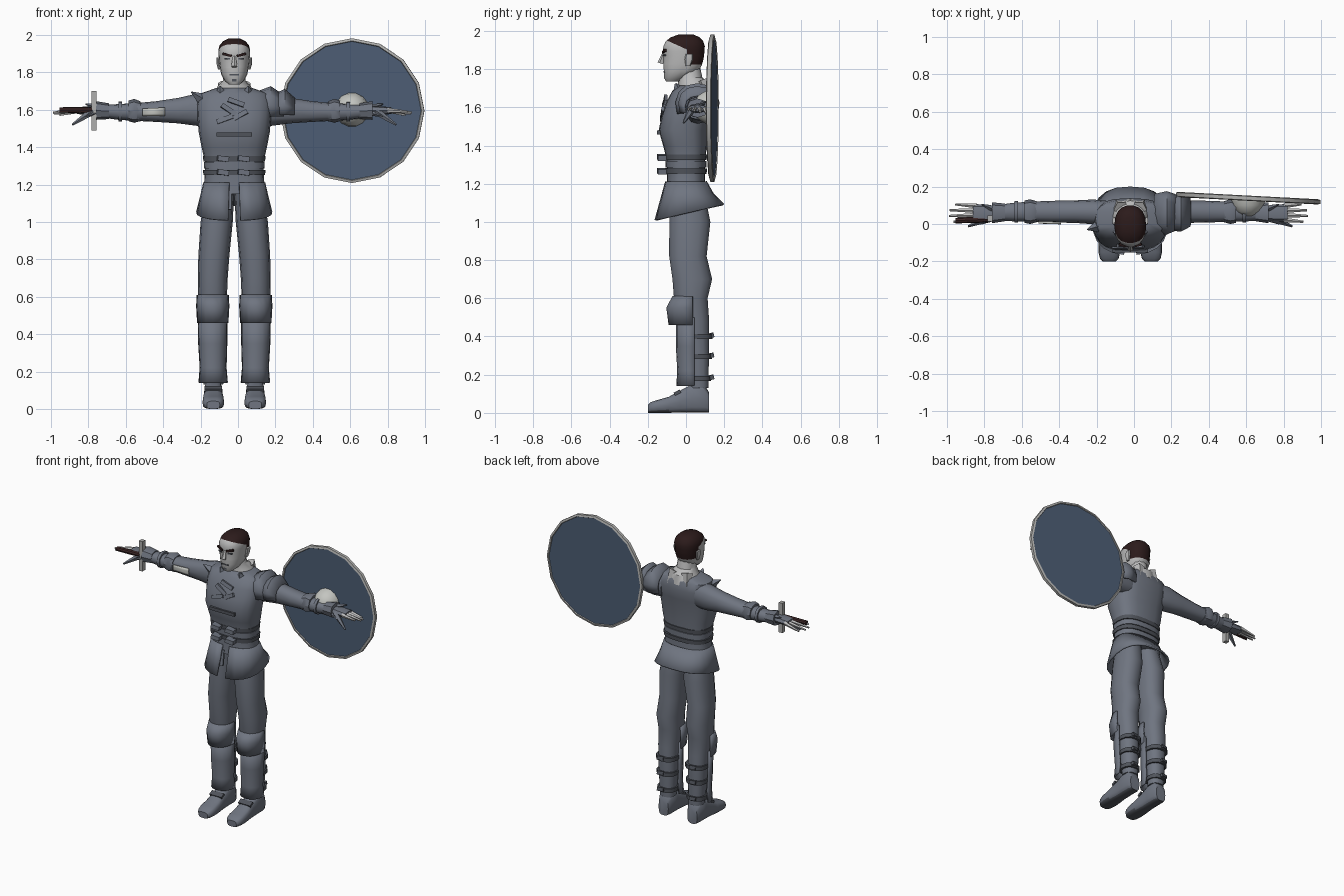
import bpy, bmesh, math
from mathutils import Vector, Matrix

cube = bpy.data.objects.get("Cube")
if cube:
    bpy.data.objects.remove(cube, do_unlink=True)

MX = -0.02  # centre line of the body


def material(name, *rgb):
    m = bpy.data.materials.new(name)
    m.use_nodes = True
    col = (*rgb, 1)
    m.diffuse_color = col
    m.node_tree.nodes["Principled BSDF"].inputs["Base Color"].default_value = col
    return m


CLOTH = material("slate_cloth", .16, .178, .218)
DARK = material("dark_leather", .08, .088, .105)
SKIN = material("pale_skin", .5, .5, .5)
HAIR = material("dark_brown_hair", .025, .011, .011)
BLUE = material("shield_blue", .073, .11, .175)
STEEL = material("light_steel", .43, .43, .42)
PALE = material("pale_boss", .55, .56, .53)
BROWN = material("grip_brown", .045, .02, .02)


def finish(name, bm, mats, rule=None, cuts=()):
    for co, no in cuts:
        bmesh.ops.bisect_plane(bm, geom=bm.verts[:] + bm.edges[:] + bm.faces[:], plane_co=co, plane_no=no)
    bmesh.ops.recalc_face_normals(bm, faces=bm.faces)
    me = bpy.data.meshes.new(name)
    if rule:
        for f in bm.faces:
            f.material_index = rule(f.calc_center_median())
    bm.to_mesh(me)
    bm.free()
    ob = bpy.data.objects.new(name, me)
    bpy.context.collection.objects.link(ob)
    for m in mats if isinstance(mats, list) else [mats]:
        me.materials.append(m)
    bpy.ops.object.select_all(action="DESELECT")
    ob.select_set(True)
    bpy.context.view_layer.objects.active = ob
    bpy.ops.object.shade_smooth_by_angle(angle=math.radians(40))
    return ob


def loft(name, axis, rings, mats, n=12, e=2.3, arc=None, rule=None, warp=None, cuts=()):
    """Skin rings of (position, centre u, centre v, radius u, radius v) along an axis."""
    bm = bmesh.new()
    a0, a1 = arc or (0, 360)
    count = n + 1 if arc else n
    loops = []
    for p, cu, cv, ru, rv in rings:
        loop = []
        for i in range(count):
            t = math.radians(a0 + (a1 - a0) * i / n)
            c, s = math.cos(t), math.sin(t)
            u = cu + ru * math.copysign(abs(c) ** (2 / e), c)
            v = cv + rv * math.copysign(abs(s) ** (2 / e), s)
            co = {"x": (p, u, v), "y": (u, p, v), "z": (u, v, p)}[axis]
            loop.append(bm.verts.new(warp(*co) if warp else co))
        loops.append(loop)
    for a, b in zip(loops, loops[1:]):
        for i in range(n):
            j = (i + 1) % count
            bm.faces.new((a[i], a[j], b[j], b[i]))
    if not arc:
        bm.faces.new(loops[0])
        bm.faces.new(loops[-1])
    ob = finish(name, bm, mats, rule, cuts)
    if arc:
        mod = ob.modifiers.new("thickness", "SOLIDIFY")
        mod.thickness = .012
        mod.offset = 0
    return ob


def box(name, loc, size, mat, rot=(0, 0, 0)):
    bm = bmesh.new()
    bmesh.ops.create_cube(bm, size=1)
    bmesh.ops.scale(bm, vec=size, verts=bm.verts)
    ob = finish(name, bm, mat)
    ob.location = loc
    ob.rotation_euler = [math.radians(a) for a in rot]


def spike(name, p0, p1, r0, r1, mat, n=6):
    p0, p1 = Vector(p0), Vector(p1)
    d = p1 - p0
    bm = bmesh.new()
    bmesh.ops.create_cone(bm, cap_ends=True, segments=n, radius1=r0, radius2=r1, depth=d.length)
    bm.transform(Matrix.Translation((p0 + p1) / 2) @ d.to_track_quat("Z", "Y").to_matrix().to_4x4())
    finish(name, bm, mat)


# Head with a clean hairline, neck and face
def hair_rule(c):
    return int(c.z + .45 * c.y > 1.905 or (c.y > .005 and c.z > 1.825))


loft("head", "z", [(z, MX, cy, rx, ry) for z, cy, rx, ry in (
    (1.735, -.07, .03, .035), (1.755, -.055, .052, .06), (1.79, -.025, .07, .092),
    (1.82, -.018, .076, .102), (1.845, -.014, .08, .105), (1.87, -.012, .082, .108),
    (1.895, -.012, .084, .11), (1.92, -.01, .085, .11), (1.945, -.008, .078, .1),
    (1.966, -.004, .06, .078), (1.98, 0, .032, .042))], [SKIN, HAIR], n=18, rule=hair_rule,
    cuts=[((0, 0, 1.905), (0, .45, 1)), ((0, .005, 0), (0, 1, 0)), ((0, 0, 1.825), (0, 0, 1))])
loft("neck", "z", [(1.66, MX, .045, .11, .09), (1.725, MX, .042, .09, .083),
                   (1.755, MX, .022, .06, .064), (1.81, MX, .01, .056, .064)], SKIN)
spike("nose", (MX, -.115, 1.885), (MX, -.133, 1.83), .008, .017, SKIN, 5)
box("mouth", (MX, -.112, 1.786), (.05, .012, .008), DARK)
box("chin_beard", (MX, -.109, 1.757), (.022, .012, .012), DARK)
for s, side in ((1, "left"), (-1, "right")):
    box(side + "_brow", (MX + s * .037, -.114, 1.893), (.05, .014, .013), HAIR, (0, -s * 14, s * 14))
    box(side + "_eye", (MX + s * .036, -.113, 1.872), (.03, .012, .009), DARK, (0, 0, s * 14))
    loft(side + "_ear", "z", [(1.815, MX + s * .08, .01, .007, .012), (1.85, MX + s * .086, .015, .01, .022),
                              (1.88, MX + s * .088, .018, .007, .02)], SKIN, n=8)
    box(side + "_hair_parting", (MX + s * .042, -.045, 1.958), (.022, .025, .014), SKIN, (20, s * 30, s * 30))
    spike(side + "_nape_point", (MX + s * .05, .085, 1.735), (MX + s * .075, .128, 1.645), .04, .004, SKIN, 5)

# Tunic body and skirt
loft("tunic", "z", [(z, MX, cy, rx, ry) for z, cy, rx, ry in (
    (1.15, 0, .168, .105), (1.22, 0, .16, .1), (1.32, 0, .156, .1), (1.4, -.005, .175, .115),
    (1.48, -.015, .19, .128), (1.56, .002, .197, .128), (1.63, .018, .2, .12),
    (1.685, .028, .185, .1), (1.715, .035, .1, .078))], CLOTH, n=20, e=2.7)
loft("skirt", "z", [(1.21, MX, 0, .16, .104), (1.13, MX, .005, .178, .135), (1.045, MX, .018, .198, .178)],
     CLOTH, n=20, e=2.5, arc=(-84, 264),
     warp=lambda x, y, z: (x, y, z + max(0, 1.21 - z) * y * 1.4))
box("skirt_inner_tab", (MX - .04, -.108, 1.12), (.05, .012, .11), CLOTH, (-8, 0, 0))

# Waist belts, buckles and chest clasps
for z in (1.265, 1.338):
    loft("waist_strap", "z", [(z - .014, MX, 0, .165, .108), (z + .014, MX, 0, .167, .11)], DARK, n=20, e=2.7)
    for dx in (-.06, .05):
        box("waist_buckle", (MX + dx, -.124, z), (.06, .05, .028), CLOTH, (0, 8, 6))
loft("waist_plate", "z", [(1.285, MX, 0, .162, .106), (1.32, MX, 0, .163, .107)], CLOTH, n=20, e=2.7)
box("chest_strap", (MX, -.143, 1.468), (.19, .02, .022), DARK)
for dx, z, a in ((-.03, 1.6, 35), (.03, 1.57, -30), (.01, 1.64, 20), (-.05, 1.55, -20)):
    box("chest_clasp", (MX + dx, -.125 + (z - 1.55) * .2, z), (.09, .016, .025), CLOTH, (-14, a, 0))

for s, side in ((1, "left"), (-1, "right")):
    def X(d, s=s):
        return MX + s * d

    # Arms with elbow and wrist guards
    loft(side + "_arm", "x", [(X(d), cy, 1.6 - dz, ry, rz) for d, cy, dz, ry, rz in (
        (.13, .055, 0, .07, .085), (.2, .065, 0, .066, .086), (.3, .066, .005, .06, .068),
        (.42, .066, .01, .058, .055), (.52, .066, .012, .054, .048), (.62, .064, .012, .05, .042),
        (.72, .06, .008, .04, .032))], CLOTH)
    loft(side + "_elbow_guard", "x", [(X(.5), .066, 1.592, .056, .052), (X(.535), .066, 1.594, .066, .064),
                                      (X(.565), .066, 1.594, .06, .055)], CLOTH, n=8)
    for d in (.5, .6):
        loft(side + "_arm_strap", "x", [(X(d), .065, 1.59, .058, .054), (X(d + .02), .065, 1.59, .058, .054)], CLOTH)
    loft(side + "_wrist_guard", "x", [(X(.67), .062, 1.592, .047, .042), (X(.74), .06, 1.596, .056, .05)],
         CLOTH, n=8)
    for y, z in ((.0, 1.565), (.105, 1.63)):
        spike(side + "_guard_point", (X(.68), .06, 1.6), (X(.795), y, z), .03, .003, CLOTH, 4)

    # Gloved hands with bare fingers
    loft(side + "_hand", "x", [(X(.71), .06, 1.594, .034, .026), (X(.77), .06, 1.595, .045, .025),
                               (X(.84), .06, 1.595, .046, .018)], CLOTH, n=8)
    for i, tip in enumerate((.935, .96, .955, .925)):
        spike(side + "_finger", (X(.82), .022 + i * .025, 1.595),
              (X(tip - s * .01), .012 + i * .031, 1.59 - i * .006), .014, .006, SKIN, 5)
    spike(side + "_thumb", (X(.76), .03, 1.59), (X(.865), -.012, 1.52), .022, .006, CLOTH, 5)

    # Trousers
    loft(side + "_leg", "z", [(z, X(d), cy, rx, ry) for z, d, cy, rx, ry in (
        (1.17, .075, .005, .075, .09), (1.0, .094, .02, .086, .11), (.82, .109, .01, .083, .1),
        (.7, .115, .033, .08, .106), (.6, .116, .025, .077, .09), (.48, .116, .045, .068, .078),
        (.32, .114, .06, .062, .062), (.13, .111, .068, .052, .05))], CLOTH, n=14)

    # Knee pad, shin guard and leg straps
    loft(side + "_knee_pad", "z", [(.61, X(.115), .035, .08, .1), (.55, X(.115), .035, .083, .132),
                                   (.46, X(.115), .035, .078, .12)], CLOTH, n=8, arc=(180, 360))
    loft(side + "_shin_guard", "z", [(.5, X(.116), .045, .074, .092), (.35, X(.115), .045, .072, .092),
                                     (.22, X(.113), .045, .066, .085), (.14, X(.113), .045, .073, .09)],
         CLOTH, n=8, arc=(180, 360))
    for z in (.18, .295, .4):
        r = .058 + .04 * z
        loft(side + "_leg_strap", "z", [(z - .014, X(.114), .066, r, r), (z + .014, X(.114), .066, r, r)], DARK)
        box(side + "_strap_buckle", (X(.125), .132, z + .006), (.045, .022, .024), DARK, (12, 0, 10))

    # Boots with dark soles
    loft(side + "_boot", "y", [(y, X(.112), h / 2, w, h / 2) for y, w, h in (
        (.12, .038, .11), (.095, .05, .15), (.03, .05, .15), (-.03, .05, .118), (-.09, .057, .085),
        (-.15, .058, .068), (-.185, .05, .056), (-.2, .035, .042))],
        [CLOTH, DARK], n=14, e=3.2, rule=lambda c: int(c.z < .012))
    box(side + "_boot_strap", (X(.112), -.045, .106), (.094, .035, .018), DARK, (28, 0, 0))

# Shoulder armour: layered plates on the left, a pointed cloth flap on the right
for d, r, w in ((.13, .1, .13), (.22, .085, .1)):
    loft("left_pauldron", "x", [(MX + d, .055, 1.61, r, r * .85), (MX + d + w * .5, .06, 1.615, r + .01, r + .005),
                                (MX + d + w, .062, 1.6, r - .015, r - .025)], CLOTH, n=8, arc=(-25, 205))
spike("right_shoulder_point", (MX - .13, .0, 1.63), (MX - .23, -.03, 1.695), .055, .003, CLOTH, 4)
for s in (-1, 1):
    spike("collar_point", (MX + s * .07, -.03, 1.67), (MX + s * .075, -.055, 1.725), .045, .005, CLOTH, 4)

# Worn patch on the right sleeve
loft("sleeve_patch", "x", [(MX - .37, .066, 1.592, .062, .063), (MX - .49, .066, 1.589, .058, .054)],
     PALE, n=3, arc=(165, 200))

# Round shield with steel rim and boss
shield = loft("shield", "y", [(y, 0, 0, r, r) for y, r in (
    (-.008, .37), (-.014, .373), (-.01, .387), (.01, .387), (.014, .373), (.008, .37))],
    [STEEL, BLUE], n=16, e=2, rule=lambda c: int(c.xz.length < .1))
shield.location = (.61, .138, 1.595)
shield.rotation_euler.z = math.radians(-3)
loft("shield_boss", "y", [(.135, .61, 1.6, .092, .092), (.1, .61, 1.6, .086, .086), (.065, .61, 1.6, .064, .064),
                          (.042, .61, 1.6, .03, .03)], PALE, n=14, e=2)

# Sword hilt in the right hand
box("cross_guard", (-.77, .03, 1.595), (.028, .032, .21), STEEL)
spike("sword_grip", (-.78, .025, 1.598), (-.955, .018, 1.598), .017, .015, BROWN, 8)
